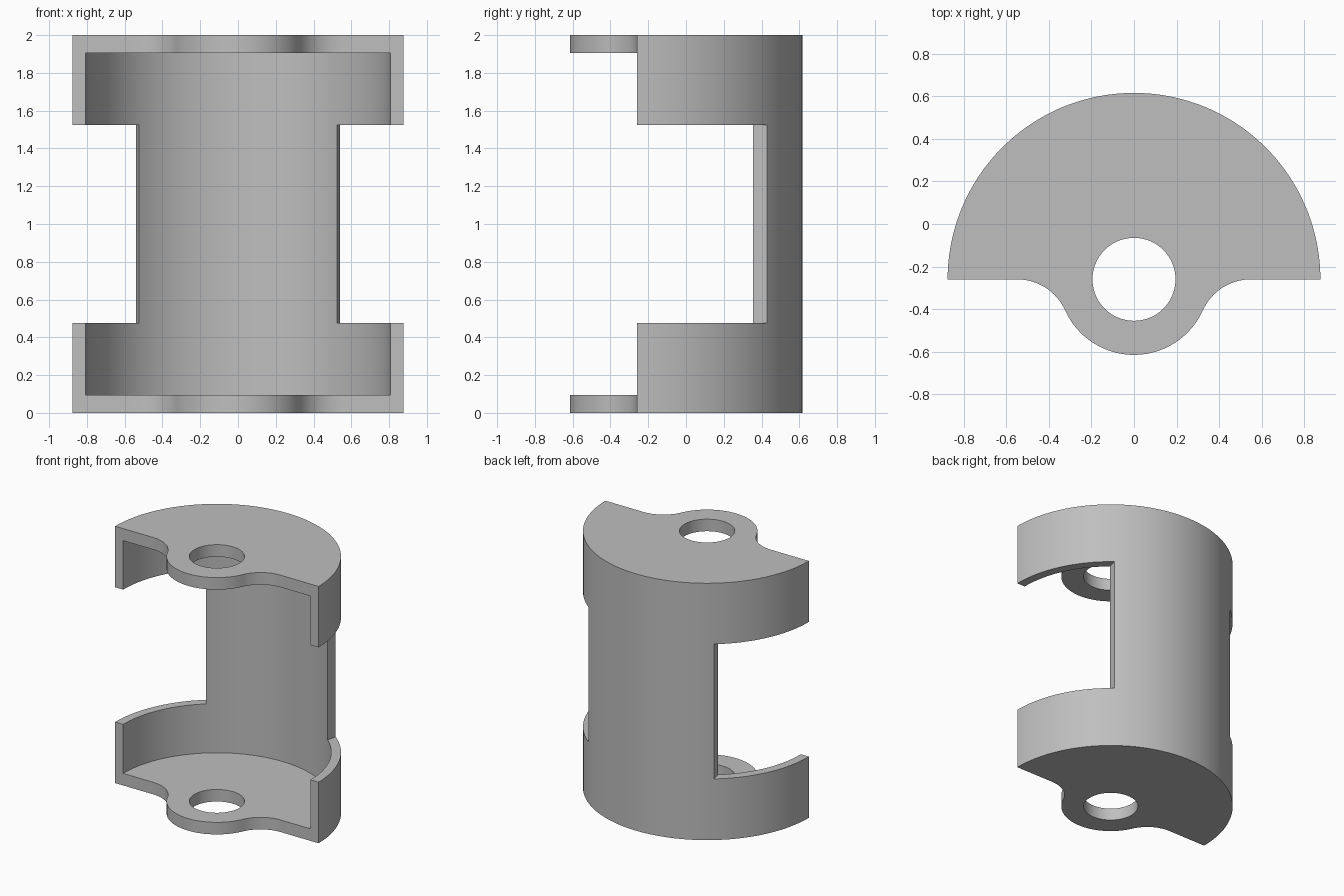
import bpy, bmesh, math

default = bpy.data.objects.get("Cube")
if default:
    bpy.data.objects.remove(default, do_unlink=True)

AXIS_Y = -0.26             # shared axis of shell, lug and hole
R_OUT, R_IN = 0.876, 0.807
R_LUG, R_HOLE = 0.355, 0.195
HEIGHT, PLATE = 2.0, 0.094
WINDOW = (0.476, 1.525)

grey = bpy.data.materials.new("plain_grey")
grey.use_nodes = True
grey.diffuse_color = (0.52, 0.52, 0.52, 1)
grey.node_tree.nodes["Principled BSDF"].inputs["Base Color"].default_value = grey.diffuse_color


def arc(cx, cy, r, a0, a1, n):
    """Points along an arc, angles in radians."""
    return [(cx + r * math.cos(a0 + (a1 - a0) * i / n),
             cy + r * math.sin(a0 + (a1 - a0) * i / n)) for i in range(n + 1)]


def prism(name, outline, z0, z1):
    """Extrude a closed counter-clockwise outline from z0 to z1."""
    bm = bmesh.new()
    face = bm.faces.new([bm.verts.new((x, y, z0)) for x, y in outline])
    top = bmesh.ops.extrude_face_region(bm, geom=[face])["geom"]
    bmesh.ops.translate(bm, vec=(0, 0, z1 - z0),
                        verts=[v for v in top if isinstance(v, bmesh.types.BMVert)])
    bmesh.ops.recalc_face_normals(bm, faces=bm.faces)
    mesh = bpy.data.meshes.new(name)
    bm.to_mesh(mesh)
    bm.free()
    mesh.materials.append(grey)
    obj = bpy.data.objects.new(name, mesh)
    bpy.context.collection.objects.link(obj)
    return obj


# Half-round outline with a lug blended in by two concave fillets
fillet_x = 0.55
fillet_r = (fillet_x ** 2 - R_LUG ** 2) / (2 * R_LUG)
meet = math.atan2(fillet_r, fillet_x)
left_fillet = arc(-fillet_x, AXIS_Y - fillet_r, fillet_r, math.pi / 2, meet, 16)
right_fillet = [(-x, y) for x, y in reversed(left_fillet)]
lug = arc(0, AXIS_Y, R_LUG, math.pi + meet, 2 * math.pi - meet, 40)
outline = arc(0, AXIS_Y, R_OUT, 0, math.pi, 96) + left_fillet + lug[1:-1] + right_fillet
holder = prism("half_round_holder", outline, 0, HEIGHT)

# Open-fronted cavity between the end plates
cavity = arc(0, AXIS_Y, R_IN, 0, math.pi, 96) + [(-R_IN, -1), (R_IN, -1)]
cutters = [prism("cavity_cutter", cavity, PLATE, HEIGHT - PLATE)]

# Shaft hole through both plates
hole = arc(0, AXIS_Y, R_HOLE, 0, 2 * math.pi, 64)[:-1]
cutters.append(prism("hole_cutter", hole, -0.1, HEIGHT + 0.1))

# Side windows in the curved wall
window = [(0.505, -0.5), (1.2, -0.5), (1.2, 0.6), (0.58, 0.6), (0.507, 0.28)]
cutters.append(prism("left_window_cutter", window, *WINDOW))
cutters.append(prism("right_window_cutter", [(-x, y) for x, y in reversed(window)], *WINDOW))

for cutter in cutters:
    cutter.hide_render = True
    mod = holder.modifiers.new(cutter.name, "BOOLEAN")
    mod.operation, mod.solver, mod.object = "DIFFERENCE", "EXACT", cutter

# Bake the cuts, then drop the cutters
bpy.context.view_layer.update()
evaluated = holder.evaluated_get(bpy.context.evaluated_depsgraph_get())
mesh = bpy.data.meshes.new_from_object(evaluated)
holder.modifiers.clear()
holder.data = mesh
for cutter in cutters:
    bpy.data.objects.remove(cutter, do_unlink=True)

bpy.ops.object.select_all(action="DESELECT")
holder.select_set(True)
bpy.context.view_layer.objects.active = holder
bpy.ops.object.shade_smooth_by_angle(angle=math.radians(30))
